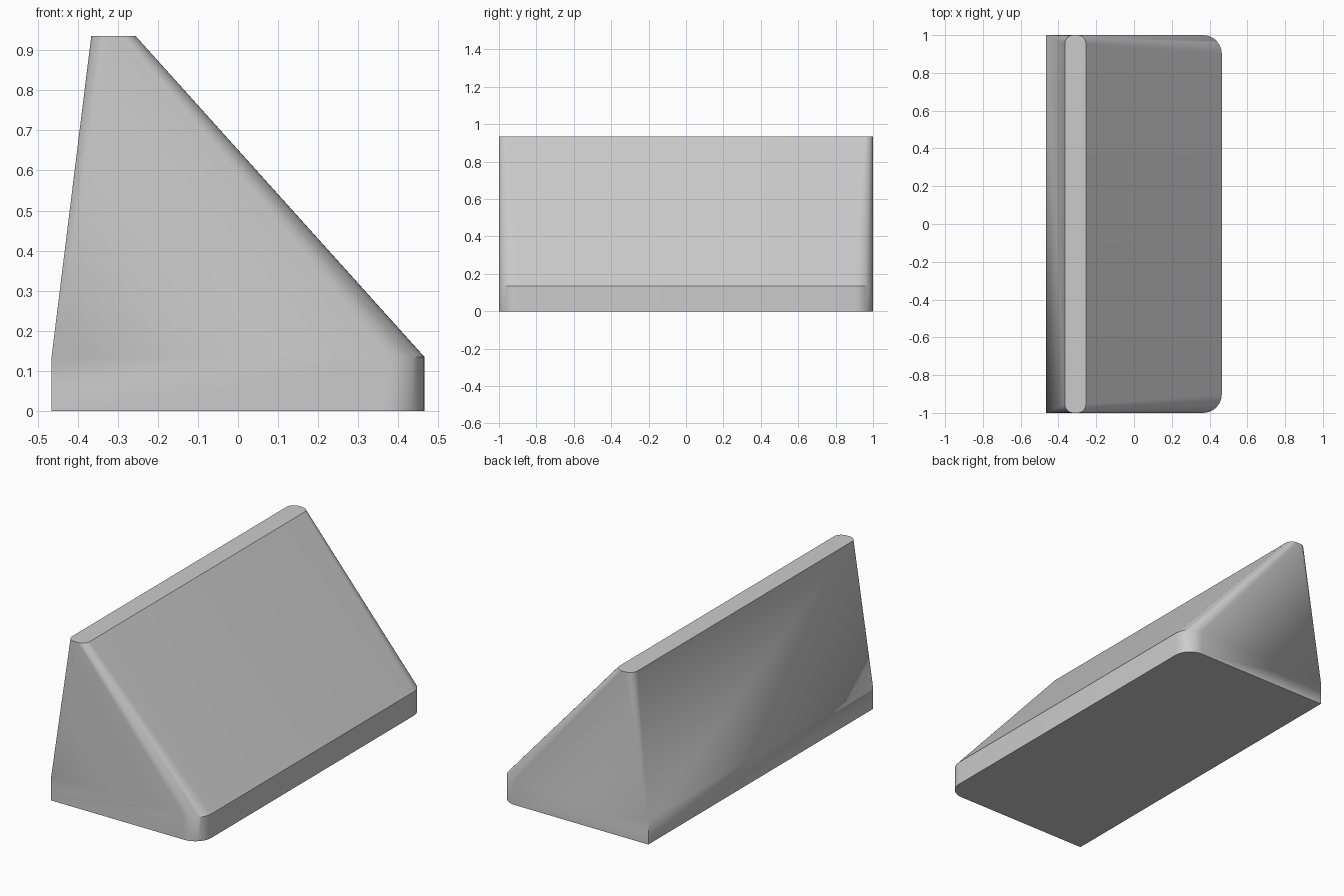
import bpy, bmesh, math

cube = bpy.data.objects.get("Cube")
if cube:
    bpy.data.objects.remove(cube, do_unlink=True)

SEGMENTS = 10


def outline(x0, x1, back_radius, front_radius):
    """Rounded rectangle, counter-clockwise, with one radius for each x side."""
    corners = [(x1, 1, front_radius), (x0, 1, back_radius),
               (x0, -1, back_radius), (x1, -1, front_radius)]
    points = []
    for i, (x, y, r) in enumerate(corners):
        cx = x - math.copysign(r, x - (x0 + x1) / 2)
        cy = y - math.copysign(r, y)
        for k in range(SEGMENTS + 1):
            a = math.pi / 2 * (i + k / SEGMENTS)
            points.append((cx + r * math.cos(a), cy + r * math.sin(a)))
    return points


# Wedge body: low upright base lofted to a narrow rounded ridge
base = outline(-0.465, 0.465, 0, 0.1)
ridge = outline(-0.366, -0.255, 0.045, 0.045)
bm = bmesh.new()
rings = [[bm.verts.new((x, y, z)) for x, y in shape]
         for shape, z in ((base, 0), (base, 0.135), (ridge, 0.935))]
for low, high in zip(rings, rings[1:]):
    for i in range(len(low)):
        j = (i + 1) % len(low)
        bm.faces.new((low[i], low[j], high[j], high[i]))
bm.faces.new(rings[0][::-1])
bm.faces.new(rings[-1])
bmesh.ops.remove_doubles(bm, verts=bm.verts, dist=0.0001)
bmesh.ops.recalc_face_normals(bm, faces=bm.faces)
mesh = bpy.data.meshes.new("wedge_block")
bm.to_mesh(mesh)
bm.free()

# Plain grey finish
grey = bpy.data.materials.new("light_grey")
grey.use_nodes = True
color = (0.6, 0.6, 0.6, 1)
grey.diffuse_color = color
grey.node_tree.nodes["Principled BSDF"].inputs["Base Color"].default_value = color
mesh.materials.append(grey)

block = bpy.data.objects.new("wedge_block", mesh)
bpy.context.collection.objects.link(block)
bpy.context.view_layer.objects.active = block
block.select_set(True)
bpy.ops.object.shade_smooth_by_angle(angle=math.radians(30))
